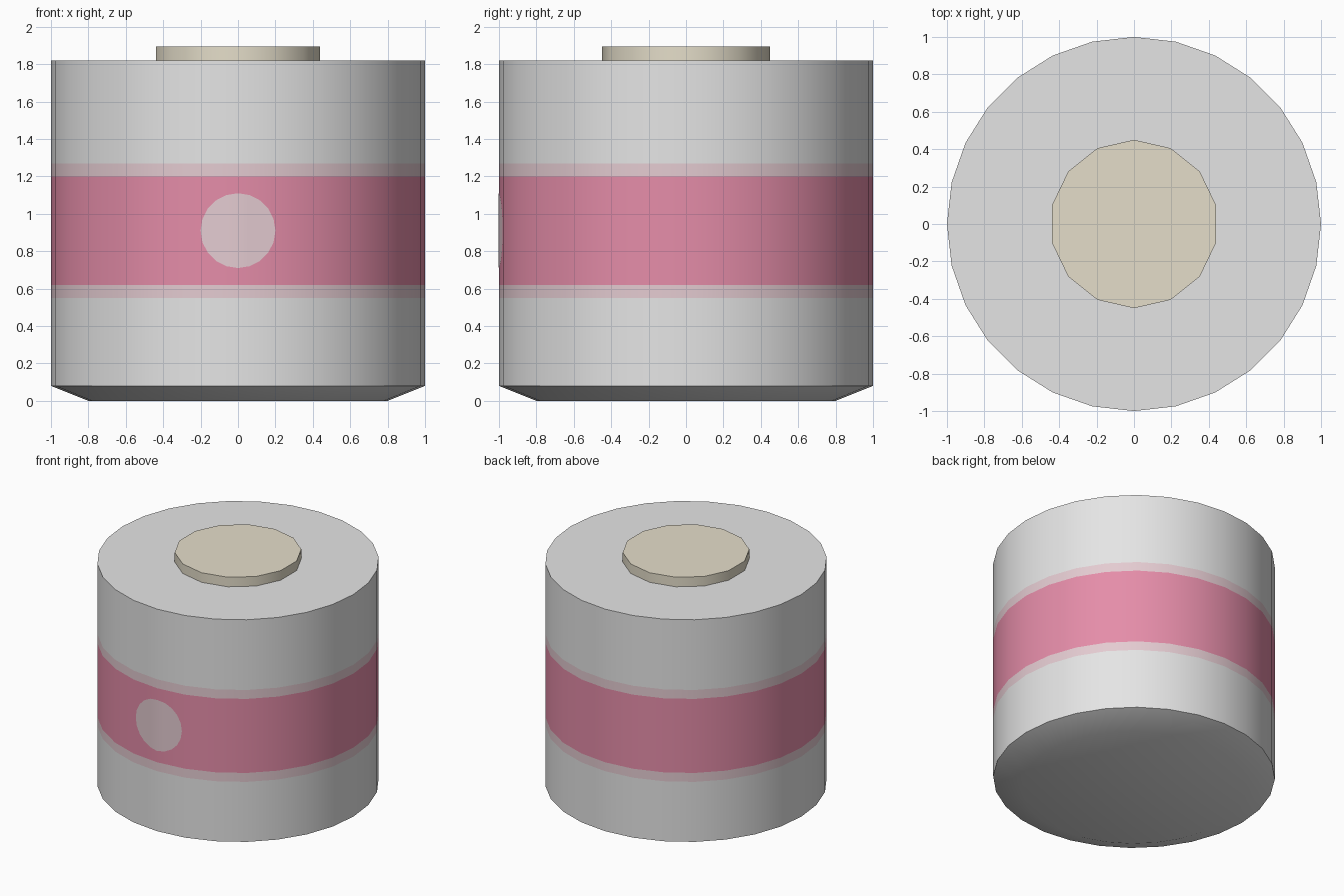
import bpy, bmesh, math

if "Cube" in bpy.data.objects:
    bpy.data.objects.remove(bpy.data.objects["Cube"])


def material(name, r, g, b):
    lin = lambda c: ((c / 255 + 0.055) / 1.055) ** 2.4
    m = bpy.data.materials.new(name)
    m.diffuse_color = (lin(r), lin(g), lin(b), 1)
    m.use_nodes = True
    m.node_tree.nodes["Principled BSDF"].inputs["Base Color"].default_value = m.diffuse_color
    return m


grey = material("light_grey", 229, 229, 229)
pink = material("pink", 229, 141, 169)
pale = material("pale_pink", 228, 203, 209)
beige = material("beige", 229, 222, 202)


def finish(name, bm, mats):
    me = bpy.data.meshes.new(name)
    bm.normal_update()
    bm.to_mesh(me)
    bm.free()
    for m in mats:
        me.materials.append(m)
    ob = bpy.data.objects.new(name, me)
    bpy.context.collection.objects.link(ob)
    bpy.ops.object.select_all(action='DESELECT')
    ob.select_set(True)
    bpy.context.view_layer.objects.active = ob
    bpy.ops.object.shade_smooth_by_angle(angle=math.radians(30))
    return ob


def lathe(name, profile, sides, mats, slots):
    """Closed turned shape; slots gives the material of each ring of faces."""
    bm = bmesh.new()
    rings = []
    for r, z in profile:
        angles = [math.pi / 2 + 2 * math.pi * i / sides for i in range(sides)]
        rings.append([bm.verts.new((r * math.cos(a), r * math.sin(a), z)) for a in angles])
    for lo, hi, slot in zip(rings, rings[1:], slots):
        for i in range(sides):
            j = (i + 1) % sides
            bm.faces.new((lo[i], lo[j], hi[j], hi[i])).material_index = slot
    bm.faces.new(rings[0][::-1])
    bm.faces.new(rings[-1])
    return finish(name, bm, mats)


# Body drum with bevelled base and coloured band
lathe("body", [(0.8, 0), (1, 0.08), (1, 0.55), (1, 0.62), (1, 1.2), (1, 1.27), (1, 1.82)],
      28, [grey, pale, pink], [0, 0, 1, 2, 1, 0])

# Raised cap on the top
lathe("top_cap", [(0.45, 1.8), (0.45, 1.895)], 14, [beige], [0])

# Round badge plate, folded over the two front facets of the body
bm = bmesh.new()
slope = math.tan(math.pi / 28)
n = 20
rim = []
for i in range(n):
    a = math.pi / 2 + 2 * math.pi * i / n
    x, z = 0.2 * math.cos(a), 0.91 + 0.2 * math.sin(a)
    rim.append(bm.verts.new((x, -1.003 + abs(x) * slope, z)))
bm.faces.new(rim[:n // 2 + 1])
bm.faces.new(rim[n // 2:] + rim[:1])
finish("front_badge", bm, [pale])
